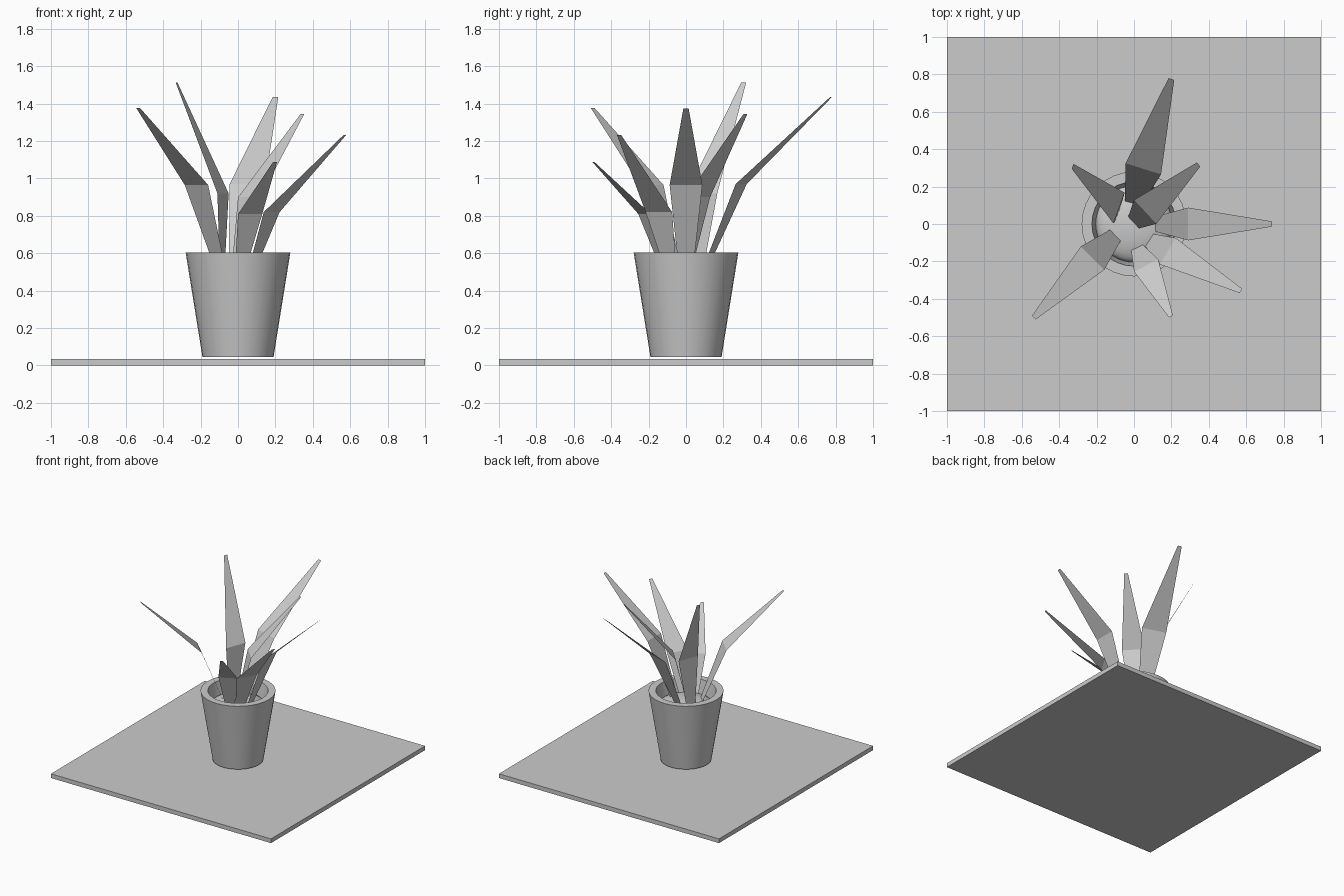
import bpy
import bmesh
from math import cos, sin, radians
from mathutils import Vector, Matrix

cube = bpy.data.objects.get("Cube")
if cube:
    bpy.data.objects.remove(cube, do_unlink=True)

grey = bpy.data.materials.new("plain_grey")
grey.use_nodes = True
grey.diffuse_color = (0.6, 0.6, 0.6, 1)
grey.node_tree.nodes["Principled BSDF"].inputs["Base Color"].default_value = (0.6, 0.6, 0.6, 1)


def finish(name, bm, smooth=False):
    """Turn a bmesh into a named, coloured object."""
    mesh = bpy.data.meshes.new(name)
    bm.to_mesh(mesh)
    bm.free()
    mesh.materials.append(grey)
    obj = bpy.data.objects.new(name, mesh)
    bpy.context.collection.objects.link(obj)
    if smooth:
        bpy.ops.object.select_all(action="DESELECT")
        obj.select_set(True)
        bpy.context.view_layer.objects.active = obj
        bpy.ops.object.shade_smooth_by_angle(angle=radians(35))
    return obj


def lathe(name, profile, steps=32):
    """Spin a (radius, height) profile around the z axis."""
    bm = bmesh.new()
    verts = [bm.verts.new((r, 0, z)) for r, z in profile]
    edges = [bm.edges.new(pair) for pair in zip(verts, verts[1:])]
    bmesh.ops.spin(bm, geom=verts + edges, cent=(0, 0, 0), axis=(0, 0, 1),
                   angle=radians(360), steps=steps)
    bmesh.ops.remove_doubles(bm, verts=bm.verts, dist=0.0005)
    bmesh.ops.recalc_face_normals(bm, faces=bm.faces)
    return finish(name, bm, smooth=True)


def leaf(name, facing, base, middle, tip, width):
    """Folded flat blade: narrow base, wide middle, pointed tip."""
    side = Vector((-sin(radians(facing)), cos(radians(facing)), 0))
    bm = bmesh.new()
    rows = []
    for point, w in ((base, width * 0.42), (middle, width), (tip, width * 0.16)):
        centre = Vector(point)
        rows.append([bm.verts.new(centre + side * w * s) for s in (-0.5, 0.5)])
    for low, high in zip(rows, rows[1:]):
        bm.faces.new((low[0], low[1], high[1], high[0]))
    # Upper side of the blade faces inwards and up
    bm.normal_update()
    for face in bm.faces:
        if face.normal.z < 0:
            face.normal_flip()
    return finish(name, bm)


# Square base slab
bm = bmesh.new()
bmesh.ops.create_cube(bm, size=1, matrix=Matrix.Translation((0, 0, 0.0175))
                      @ Matrix.Diagonal((2, 2, 0.035, 1)))
finish("base_slab", bm)

# Tapered hollow pot
lathe("pot", [(0, 0.045), (0.19, 0.045), (0.28, 0.605), (0.225, 0.605),
              (0.2, 0.45), (0, 0.45)])

# Rounded soil inside the pot
bm = bmesh.new()
bmesh.ops.create_uvsphere(bm, u_segments=32, v_segments=16, radius=1,
                          matrix=Matrix.Translation((0, 0, 0.48))
                          @ Matrix.Diagonal((0.205, 0.205, 0.07, 1)))
finish("soil", bm, smooth=True)

# Leaves fanning out of the soil: facing, base, middle, tip, width
leaf("leaf_back", 72.6, (-0.01, 0.095, 0.5), (0.05, 0.295, 0.97), (0.2, 0.775, 1.435), 0.198)
leaf("leaf_back_left", 43, (-0.01, 0, 0.5), (0.06, 0.065, 0.9), (0.345, 0.318, 1.345), 0.175)
leaf("leaf_back_right", 160, (-0.085, 0.055, 0.5), (-0.08, 0.085, 0.92), (-0.328, 0.308, 1.512), 0.175)
leaf("leaf_left", 0, (0.1, 0, 0.5), (0.29, 0, 0.965), (0.738, 0, 1.375), 0.175)
leaf("leaf_front_right", 225, (-0.09, -0.05, 0.5), (-0.222, -0.183, 0.965), (-0.535, -0.5, 1.378), 0.177)
leaf("leaf_front_left", -31, (0.07, -0.08, 0.5), (0.18, -0.145, 0.82), (0.572, -0.358, 1.233), 0.165)
leaf("leaf_front", -63, (0.01, -0.115, 0.5), (0.065, -0.222, 0.81), (0.198, -0.495, 1.088), 0.145)
